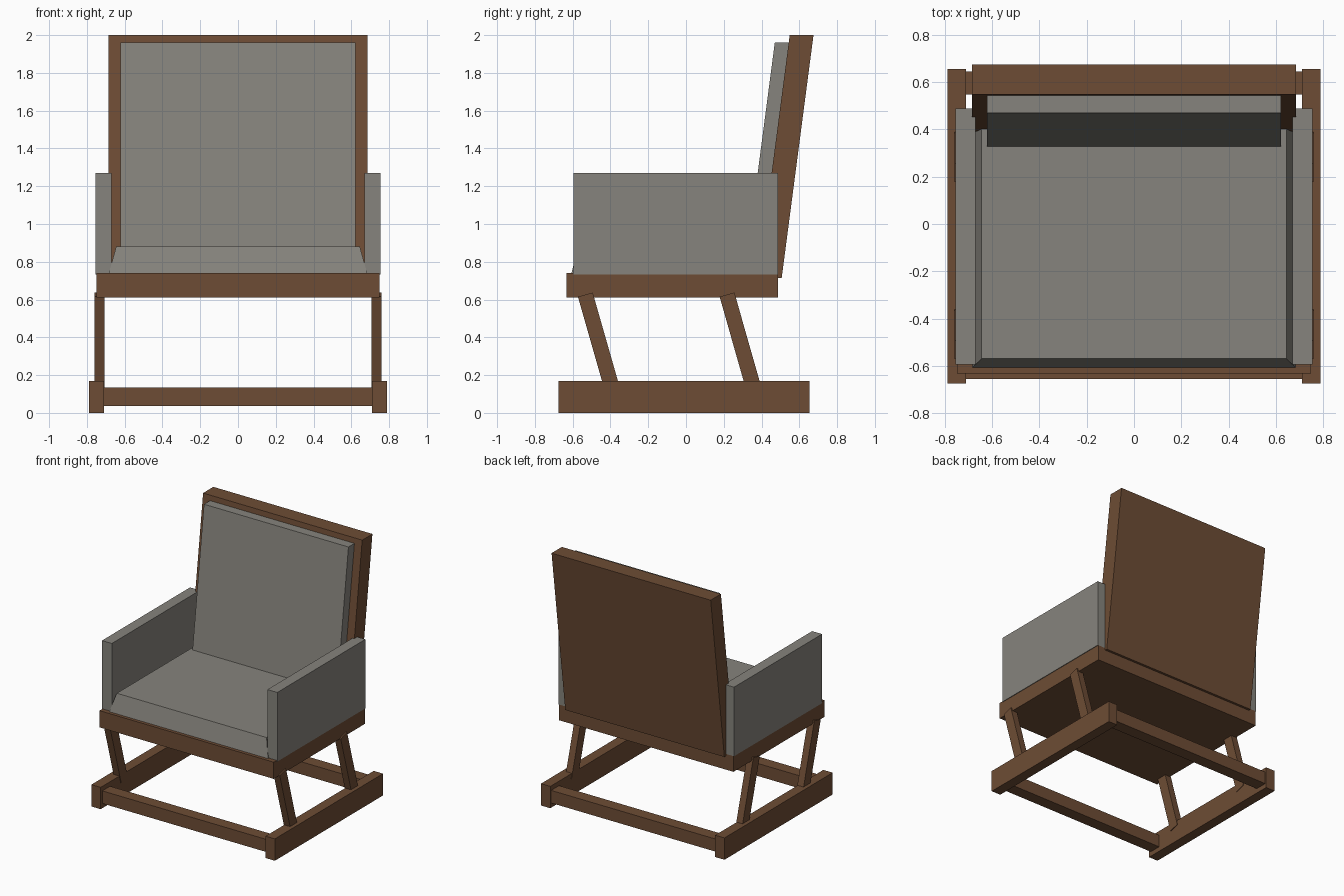
import bpy

if "Cube" in bpy.data.objects:
    bpy.data.objects.remove(bpy.data.objects["Cube"])


def material(name, rgb):
    m = bpy.data.materials.new(name)
    m.diffuse_color = (*rgb, 1)
    m.use_nodes = True
    m.node_tree.nodes["Principled BSDF"].inputs["Base Color"].default_value = m.diffuse_color
    return m


WOOD = material("brown wood", (0.155, 0.073, 0.035))
FABRIC = material("grey fabric", (0.24, 0.23, 0.205))


def loft(name, lower, upper, mat):
    """Closed solid between two quads of (x, y, z) corners."""
    mesh = bpy.data.meshes.new(name)
    faces = [(3, 2, 1, 0), (4, 5, 6, 7)]
    faces += [(i, (i + 1) % 4, (i + 1) % 4 + 4, i + 4) for i in range(4)]
    mesh.from_pydata(lower + upper, [], faces)
    mesh.materials.append(mat)
    obj = bpy.data.objects.new(name, mesh)
    bpy.context.collection.objects.link(obj)
    return obj


def rect(x0, x1, y0, y1, z):
    return [(x0, y0, z), (x1, y0, z), (x1, y1, z), (x0, y1, z)]


def box(name, x0, x1, y0, y1, z0, z1, mat):
    return loft(name, rect(x0, x1, y0, y1, z0), rect(x0, x1, y0, y1, z1), mat)


def leaning(name, half, y_top, depth, z0, z1, mat, lean=0.131):
    """Slab sheared backwards, with level top and bottom."""
    y = y_top - lean * (z1 - z0)
    return loft(name, rect(-half, half, y, y + depth, z0),
                rect(-half, half, y_top, y_top + depth, z1), mat)


# Parts found on both sides: floor rails, slanted legs, armrests
for s, side in ((-1, "left"), (1, "right")):
    def span(a, b):
        return sorted((s * a, s * b))

    box(f"{side}_floor_rail", *span(0.71, 0.79), -0.675, 0.655, 0, 0.17, WOOD)
    box(f"{side}_armrest", *span(0.67, 0.755), -0.595, 0.488, 0.732, 1.27, FABRIC)
    x0, x1 = span(0.706, 0.76)
    for y, end in ((0, "front"), (0.75, "rear")):
        # Leg ends are cut square to the slant
        bottom = [(x0, y - 0.428, 0.11), (x1, y - 0.428, 0.11),
                  (x1, y - 0.35, 0.132), (x0, y - 0.35, 0.132)]
        top = [(x0, y - 0.572, 0.615), (x1, y - 0.572, 0.615),
               (x1, y - 0.494, 0.637), (x0, y - 0.494, 0.637)]
        loft(f"{side}_{end}_leg", bottom, top, WOOD)

# Crossbars between the floor rails
box("front_crossbar", -0.73, 0.73, -0.655, -0.56, 0.037, 0.135, WOOD)
box("rear_crossbar", -0.73, 0.73, 0.548, 0.645, 0.037, 0.135, WOOD)

# Seat frame and tapered cushion
box("seat_frame", -0.75, 0.75, -0.632, 0.488, 0.61, 0.74, WOOD)
loft("seat_cushion", rect(-0.685, 0.685, -0.608, 0.455, 0.735),
     rect(-0.645, 0.645, -0.57, 0.41, 0.88), FABRIC)

# Leaning backrest and its cushion
leaning("backrest", 0.685, 0.549, 0.126, 0.715, 2.0, WOOD)
leaning("back_cushion", 0.622, 0.47, 0.085, 0.8, 1.96, FABRIC)
